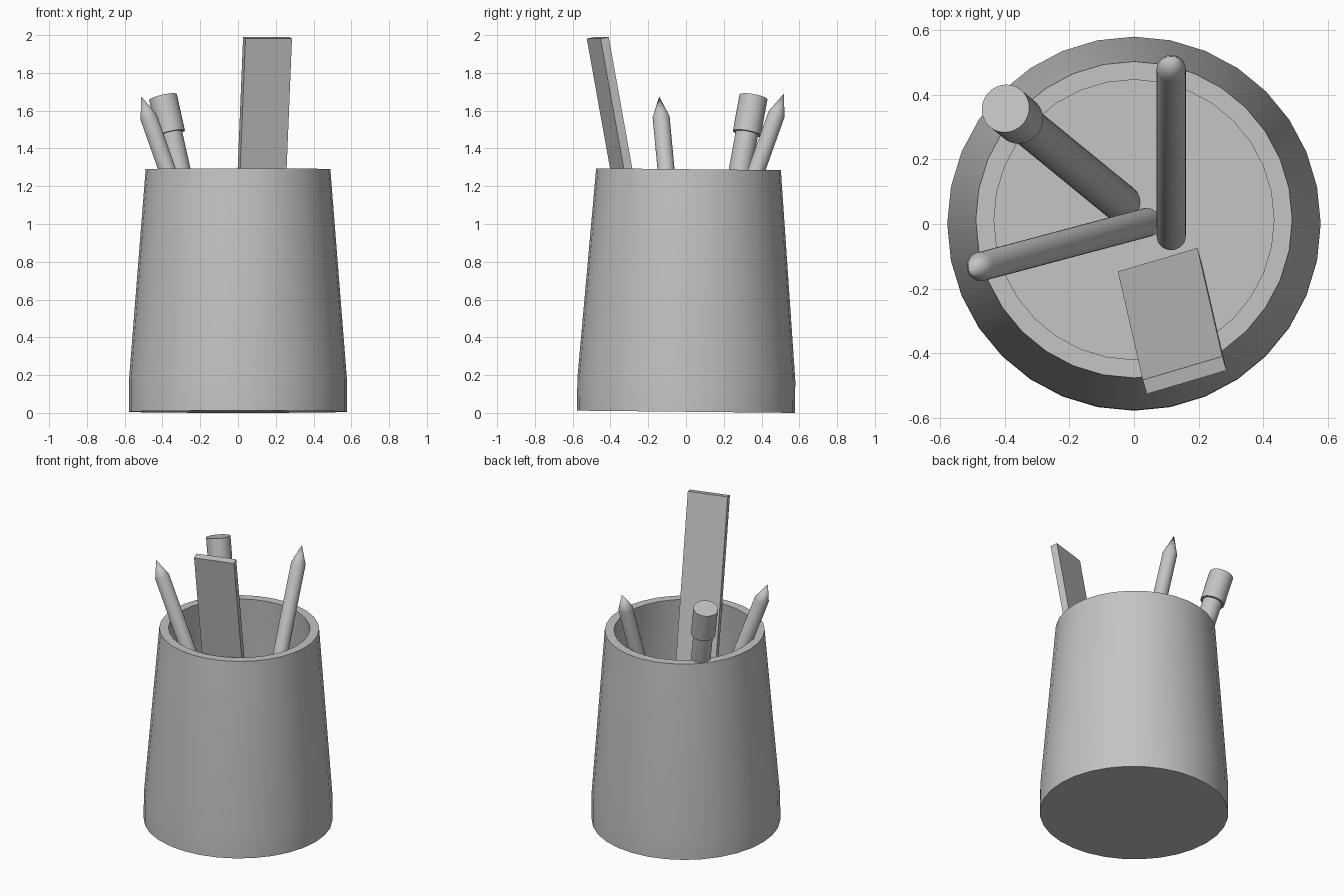
import bpy, bmesh, math
from mathutils import Vector, Matrix

if "Cube" in bpy.data.objects:
    bpy.data.objects.remove(bpy.data.objects["Cube"])

grey = bpy.data.materials.new("plain_grey")
grey.diffuse_color = (0.55, 0.55, 0.55, 1)
grey.use_nodes = True
grey.node_tree.nodes["Principled BSDF"].inputs["Base Color"].default_value = grey.diffuse_color


def finish(name, bm, matrix):
    bmesh.ops.recalc_face_normals(bm, faces=bm.faces)
    mesh = bpy.data.meshes.new(name)
    bm.to_mesh(mesh)
    bm.free()
    obj = bpy.data.objects.new(name, mesh)
    obj.matrix_world = matrix
    mesh.materials.append(grey)
    bpy.context.collection.objects.link(obj)
    bpy.ops.object.select_all(action='DESELECT')
    obj.select_set(True)
    bpy.context.view_layer.objects.active = obj
    bpy.ops.object.shade_smooth_by_angle(angle=math.radians(30))
    return obj


def lathe(name, profile, matrix, n=32):
    """Revolve (radius, height) points; a zero radius closes to a point."""
    bm = bmesh.new()
    rings = []
    for r, z in profile:
        count = n if r > 0 else 1
        rings.append([bm.verts.new((r * math.cos(2 * math.pi * i / n),
                                    r * math.sin(2 * math.pi * i / n), z))
                      for i in range(count)])
    for a, b in zip(rings, rings[1:]):
        for i in range(n):
            j = (i + 1) % n
            corners = [a[i % len(a)], a[j % len(a)], b[j % len(b)], b[i % len(b)]]
            bm.faces.new(list(dict.fromkeys(corners)))
    for ring in (rings[0], rings[-1]):
        if len(ring) > 1:
            bm.faces.new(ring)
    return finish(name, bm, matrix)


def along(start, end):
    """Matrix placing local z on the line from start to end, plus its length."""
    start, axis = Vector(start), Vector(end) - Vector(start)
    rot = Vector((0, 0, 1)).rotation_difference(axis).to_matrix().to_4x4()
    return Matrix.Translation(start) @ rot, axis.length


# Cup: straight foot band, tapered wall, flat rim, hollow inside; leans very slightly back
lean = Matrix.Translation((0, 0, 0.006)) @ Matrix.Rotation(-0.0104, 4, 'X')
lathe("cup", [(0.577, 0), (0.577, 0.17), (0.489, 1.284), (0.4325, 1.284),
              (0.515, 0.17), (0.515, 0.06)], lean)

# Two sharpened pencils
for name, start, tip in (("back_pencil", (0.115, -0.038, 0.13), (0.115, 0.518, 1.69)),
                         ("left_pencil", (0.04, 0.005, 0.11), (-0.512, -0.142, 1.675))):
    m, length = along(start, tip)
    lathe(name, [(0.045, 0), (0.045, length - 0.115), (0, length)], m)

# Marker with a wider cap
m, length = along((-0.04, 0.065, 0.06), (-0.397, 0.357, 1.672))
lathe("marker_body", [(0.06, 0), (0.06, length - 0.1)], m)
lathe("marker_cap", [(0.075, length - 0.2), (0.075, length)], m)

# Ruler: thin slab leaning on the front rim
corner = Vector((-0.05, -0.147, 0.12))
up = Vector((0.077, -0.335, 1.87))
wide = Vector((0.246, 0.073, 0))
thick = wide.cross(up).normalized() * 0.046
if thick.y > 0:
    thick.negate()
bm = bmesh.new()
bmesh.ops.create_cube(bm, size=1)
for v in bm.verts:
    f = v.co + Vector((0.5, 0.5, 0.5))
    v.co = corner + wide * f.x + thick * f.y + up * f.z
finish("ruler", bm, Matrix.Identity(4))
